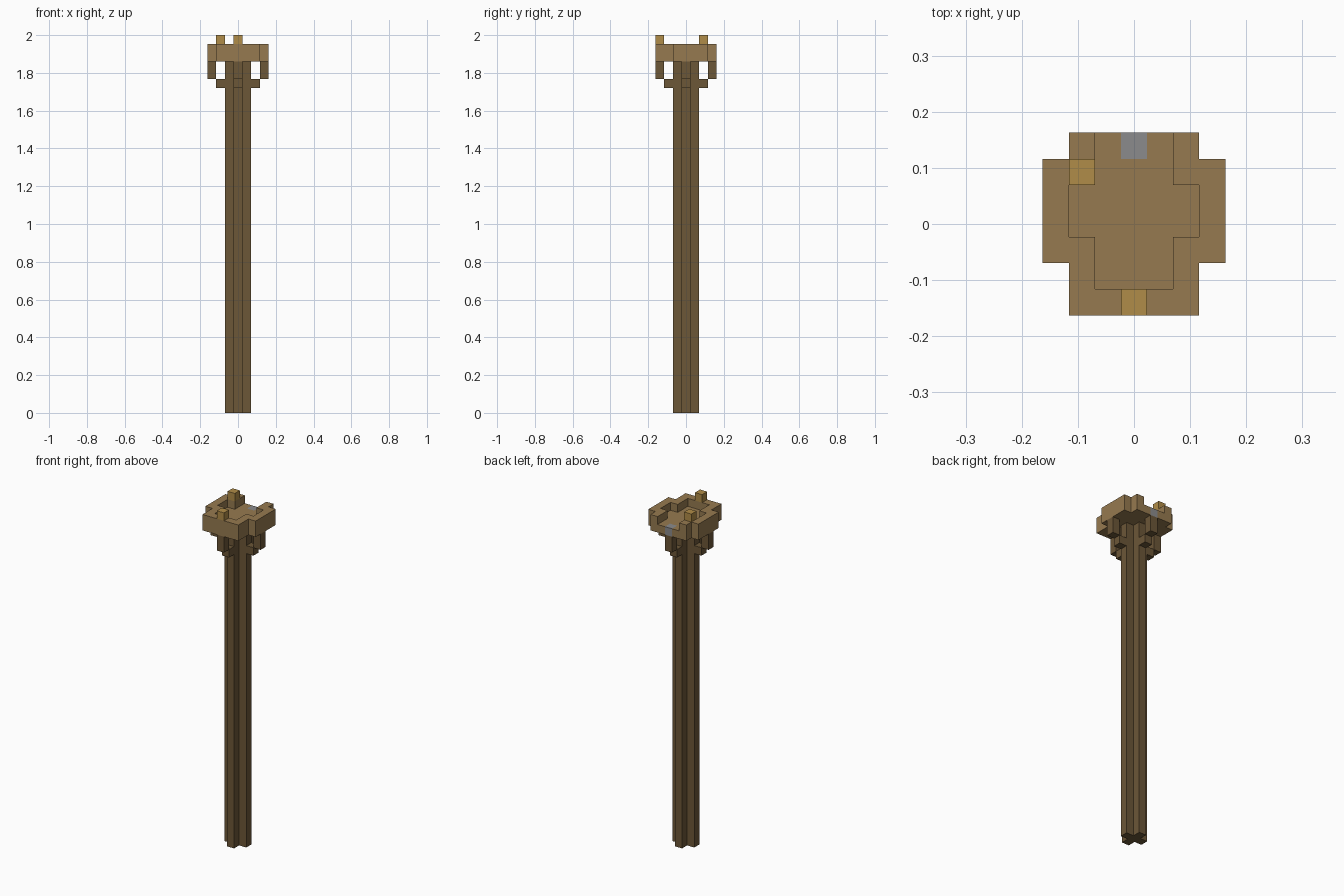
import bpy
import bmesh

if "Cube" in bpy.data.objects:
    bpy.data.objects.remove(bpy.data.objects["Cube"])

U = 2 / 43  # edge length of one block


def material(name, r, g, b):
    m = bpy.data.materials.new(name)
    m.use_nodes = True
    m.diffuse_color = (r, g, b, 1)
    m.node_tree.nodes["Principled BSDF"].inputs["Base Color"].default_value = (r, g, b, 1)
    return m


dark_wood = material("dark_wood", 0.150, 0.095, 0.039)
light_wood = material("light_wood", 0.305, 0.195, 0.080)
gold = material("gold", 0.434, 0.262, 0.065)
grey = material("grey", 0.258, 0.258, 0.265)


def prism(name, outline, low, high, mat):
    """Extrude a closed outline, given in blocks, between two layers."""
    bm = bmesh.new()
    face = bm.faces.new([bm.verts.new((x * U, y * U, low * U)) for x, y in outline])
    up = bmesh.ops.extrude_face_region(bm, geom=[face], use_keep_orig=True)
    top = [v for v in up["geom"] if isinstance(v, bmesh.types.BMVert)]
    bmesh.ops.translate(bm, verts=top, vec=(0, 0, (high - low) * U))
    bmesh.ops.recalc_face_normals(bm, faces=bm.faces)
    mesh = bpy.data.meshes.new(name)
    bm.to_mesh(mesh)
    bm.free()
    mesh.materials.append(mat)
    obj = bpy.data.objects.new(name, mesh)
    bpy.context.collection.objects.link(obj)
    return obj


def mirrored(half):
    return half + [(-x, y) for x, y in reversed(half)]


def block(name, x, y, low, high, mat):
    h = 0.5
    square = [(x - h, y - h), (x + h, y - h), (x + h, y + h), (x - h, y + h)]
    return prism(name, square, low, high, mat)


# Cross-shaped column
cross = [(.5, -1.5), (.5, -.5), (1.5, -.5), (1.5, .5), (.5, .5), (.5, 1.5)]
prism("column", mirrored(cross), 0, 40, dark_wood)

# Bowl: floor with a notch at the back, and a rim open at the back
outer = [(2.5, -3.5), (2.5, -1.5), (3.5, -1.5), (3.5, 2.5), (2.5, 2.5), (2.5, 3.5)]
notch = [(.5, 3.5), (.5, 2.5)]
recess = [(1.5, 3.5), (1.5, 1.5), (2.5, 1.5), (2.5, -.5), (1.5, -.5), (1.5, -2.5)]
prism("bowl_floor", mirrored(outer + notch), 40, 41, light_wood)
prism("bowl_rim", mirrored(outer + recess), 41, 42, light_wood)
block("grey_spout", 0, 3, 40, 41, grey)

# Stepped brackets on the four sides
for side, dx, dy in (("front", 0, -1), ("back", 0, 1), ("left", 1, 0), ("right", -1, 0)):
    block(side + "_bracket_arm", 2 * dx, 2 * dy, 37, 38, dark_wood)
    block(side + "_bracket_post", 3 * dx, 3 * dy, 38, 40, dark_wood)

# Gold studs on the rim
block("front_stud", 0, -3, 42, 43, gold)
block("back_stud", -2, 2, 42, 43, gold)
